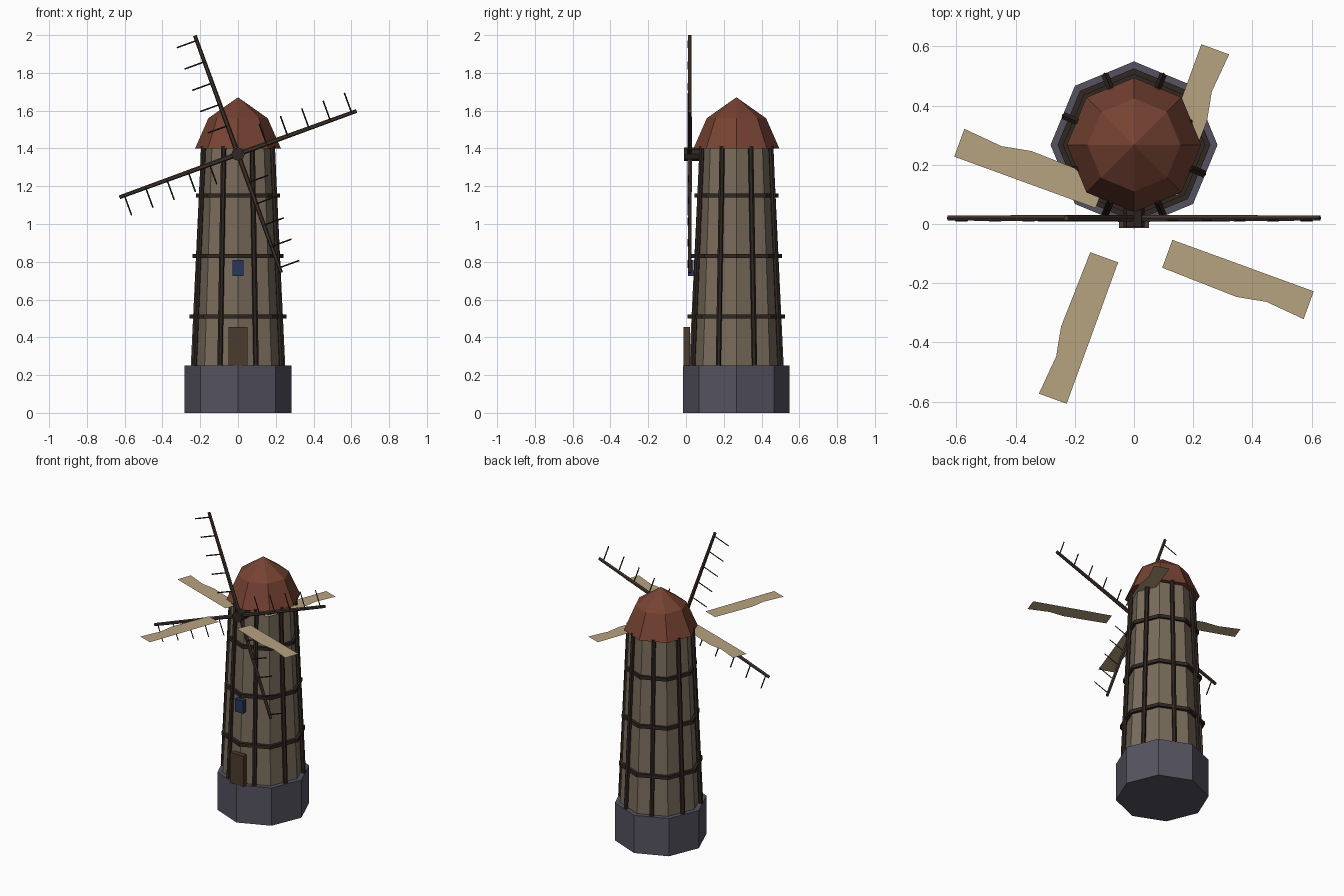
import bpy, math
from mathutils import Vector

if "Cube" in bpy.data.objects:
    bpy.data.objects.remove(bpy.data.objects["Cube"])

CY = 0.267           # tower axis in y
HUB = Vector((0, 0.02, 1.37))
SIDES = 8


def mat(name, rgb):
    m = bpy.data.materials.new(name)
    m.diffuse_color = (*rgb, 1)
    m.use_nodes = True
    m.node_tree.nodes["Principled BSDF"].inputs["Base Color"].default_value = m.diffuse_color
    return m


STONE = mat("stone", (0.09, 0.085, 0.115))
WALL = mat("wall", (0.19, 0.15, 0.105))
TIMBER = mat("timber", (0.03, 0.02, 0.016))
ARM = mat("arm_wood", (0.055, 0.035, 0.027))
ROOF = mat("roof_tile", (0.18, 0.055, 0.032))
CLOTH = mat("sail_cloth", (0.47, 0.37, 0.22))
DOOR = mat("door_wood", (0.07, 0.045, 0.026))
GLASS = mat("glass", (0.02, 0.04, 0.11))


def add(name, verts, faces, material):
    me = bpy.data.meshes.new(name)
    me.from_pydata(verts, [], faces)
    me.update()
    ob = bpy.data.objects.new(name, me)
    bpy.context.collection.objects.link(ob)
    me.materials.append(material)
    return ob


def lathe(name, profile, material, closed=False):
    """Spin an (r, z) profile around the tower axis with flat sides."""
    n = len(profile)
    verts = [(r * math.cos(a), CY + r * math.sin(a), z)
             for r, z in profile
             for a in (math.tau * k / SIDES for k in range(SIDES))]
    faces = []
    for i in range(n if closed else n - 1):
        j = (i + 1) % n
        for k in range(SIDES):
            l = (k + 1) % SIDES
            faces.append((i * SIDES + k, i * SIDES + l, j * SIDES + l, j * SIDES + k))
    if not closed:
        faces.append(tuple(reversed(range(SIDES))))
        faces.append(tuple(range((n - 1) * SIDES, n * SIDES)))
    return add(name, verts, faces, material)


def beam(name, p, q, r1, r2, material, sides=6):
    """Tapered straight bar from p to q."""
    p, q = Vector(p), Vector(q)
    bpy.ops.mesh.primitive_cone_add(vertices=sides, radius1=r1, radius2=r2,
                                    depth=(q - p).length, location=(p + q) / 2)
    ob = bpy.context.object
    ob.name = name
    ob.rotation_euler = (q - p).to_track_quat('Z', 'Y').to_euler()
    ob.data.materials.append(material)
    return ob


def box(name, lo, hi, material):
    lo, hi = Vector(lo), Vector(hi)
    bpy.ops.mesh.primitive_cube_add(size=1, location=(lo + hi) / 2)
    ob = bpy.context.object
    ob.name = name
    ob.scale = hi - lo
    ob.data.materials.append(material)
    return ob


# Base, tower body and roof
lathe("stone_base", [(0.282, 0), (0.282, 0.252)], STONE)
lathe("tower_wall", [(0.25, 0.25), (0.195, 1.41)], WALL)
lathe("roof", [(0.227, 1.40), (0.157, 1.56), (0.001, 1.67)], ROOF)

# Horizontal bands
for i, (z, r) in enumerate([(0.51, 0.258), (0.83, 0.24), (1.15, 0.223)]):
    lathe(f"band_{i + 1}", [(r - 0.025, z - 0.011), (r, z - 0.011),
                            (r, z + 0.011), (r - 0.025, z + 0.011)], TIMBER, closed=True)

# Upright posts on the middle of each wall face
for k in range(SIDES):
    a = math.tau * (k + 0.5) / SIDES
    c, s = math.cos(a), math.sin(a)
    beam(f"post_{k + 1}", (0.25 * c, CY + 0.25 * s, 0.25),
         (0.198 * c, CY + 0.198 * s, 1.41), 0.014, 0.014, TIMBER)

# Door and window
box("door", (-0.05, -0.013, 0.25), (0.05, 0.02, 0.455), DOOR)
box("window", (-0.03, 0.01, 0.725), (0.03, 0.04, 0.81), GLASS)

# Hub with four arms, each carrying five rungs
beam("hub", (0, -0.01, 1.37), (0, 0.09, 1.37), 0.036, 0.036, TIMBER, 8)
for k in range(4):
    a = math.radians(20 + 90 * k)
    u = Vector((math.cos(a), 0, math.sin(a)))
    v = Vector((-math.sin(a), 0, math.cos(a)))
    beam(f"arm_{k + 1}", HUB, HUB + u * 0.668, 0.013, 0.010, ARM)
    for j in range(5):
        p = HUB + u * (0.16 + 0.12 * j) - Vector((0, 0.008, 0))
        beam(f"rung_{k + 1}_{j + 1}", p, p + v * 0.112, 0.004, 0.004, TIMBER, 4)

# Flat cloth panels lying level at hub height
outline = [(0.14, -0.006), (0.14, -0.106), (0.41, -0.113),
           (0.51, -0.094), (0.648, -0.106), (0.648, -0.006)]
for k in range(4):
    a = math.radians(-20 + 90 * k)
    c, s = math.cos(a), math.sin(a)
    add(f"sail_{k + 1}", [(x * c - y * s, x * s + y * c, 1.37) for x, y in outline],
        [tuple(range(6))], CLOTH)
